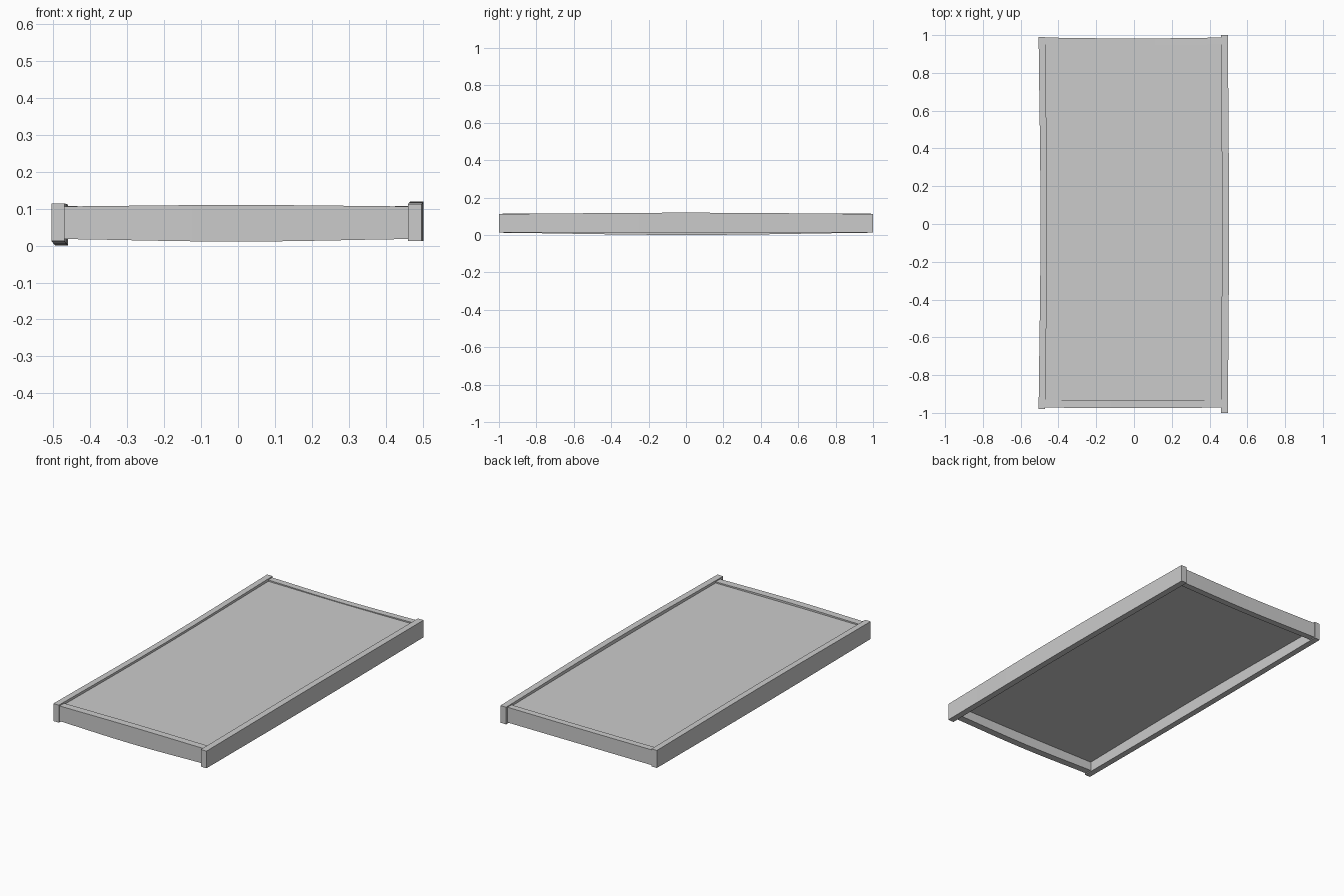
import bpy, bmesh, math

if "Cube" in bpy.data.objects:
    bpy.data.objects.remove(bpy.data.objects["Cube"])

grey = bpy.data.materials.new("light grey")
grey.diffuse_color = (0.6, 0.6, 0.6, 1)
grey.use_nodes = True
grey.node_tree.nodes["Principled BSDF"].inputs["Base Color"].default_value = grey.diffuse_color


def beam(name, along, start, end, side, height, bow_side=0, bow_top=0, bow_bottom=0, steps=8):
    """Slightly warped square beam; the bows peak halfway along it."""
    bm = bmesh.new()
    rings = []
    for i in range(steps + 1):
        t = i / steps
        b = math.sin(math.pi * t) ** 1.3 if 0 < t < 1 else 0
        s0, s1 = side[0] + bow_side * b, side[1] + bow_side * b
        z0, z1 = height[0] + bow_bottom * b, height[1] + bow_top * b
        a = start + (end - start) * t
        ring = []
        for s, z in ((s0, z0), (s1, z0), (s1, z1), (s0, z1)):
            ring.append(bm.verts.new((a, s, z) if along == 'x' else (s, a, z)))
        rings.append(ring)
    for r, q in zip(rings, rings[1:]):
        for k in range(4):
            bm.faces.new((r[k], r[(k + 1) % 4], q[(k + 1) % 4], q[k]))
    bm.faces.new(rings[0])
    bm.faces.new(rings[-1])
    bmesh.ops.recalc_face_normals(bm, faces=bm.faces)
    mesh = bpy.data.meshes.new(name)
    bm.to_mesh(mesh)
    bm.free()
    mesh.materials.append(grey)
    obj = bpy.data.objects.new(name, mesh)
    bpy.context.collection.objects.link(obj)
    return obj


# long side rails
beam("left_rail", 'y', -0.98, 0.99, (-0.505, -0.47), (0.012, 0.114), 0.01, -0.003, -0.012)
beam("right_rail", 'y', -1.0, 1.0, (0.46, 0.497), (0.012, 0.112), 0.006, 0.007, 0.001)

# short end beams between the rails
beam("front_beam", 'x', -0.48, 0.47, (-0.972, -0.93), (0.018, 0.106), -0.003, 0.004, -0.007)
beam("back_beam", 'x', -0.48, 0.47, (0.95, 0.987), (0.018, 0.107), -0.005, -0.004, -0.003)

# flat panel held inside the frame
beam("panel", 'y', -0.95, 0.965, (-0.475, 0.475), (0.07, 0.099), steps=1)
